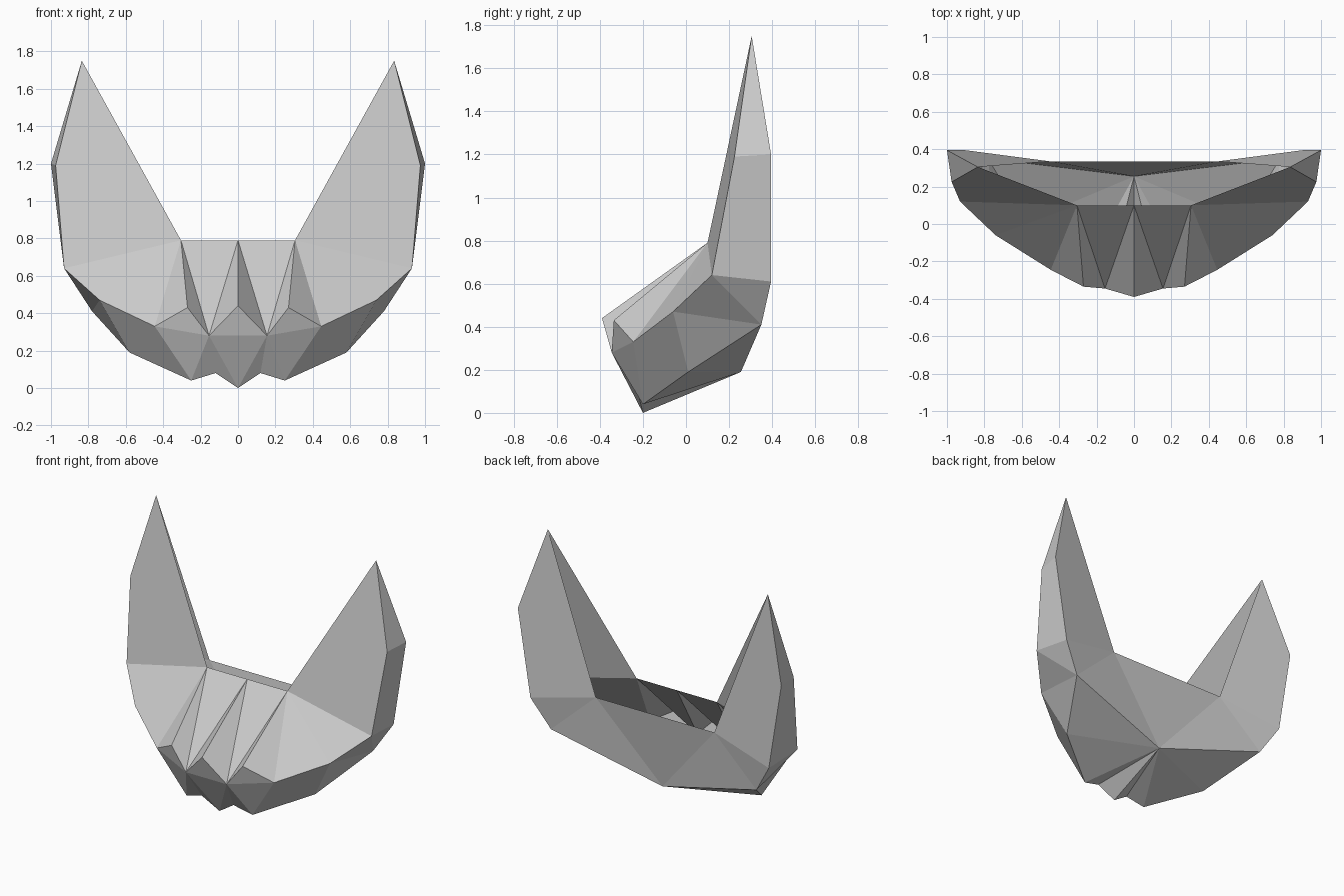
import bpy

if "Cube" in bpy.data.objects:
    bpy.data.objects.remove(bpy.data.objects["Cube"])

# Landmarks of the right half of the open, faceted shell
P = {
    # front teeth and lip
    "A": (0, -.39, .44), "B": (0, .10, .79), "M": (.305, .10, .79),
    "D": (0, -.345, .28), "E": (.155, -.345, .28), "F": (.27, -.335, .43),
    # upper side edge
    "G": (.445, -.245, .33), "H": (.74, -.06, .47), "I": (.93, .12, .64),
    # bottom edge
    "C": (0, -.20, 0), "O": (.12, -.22, .08), "N": (.25, -.20, .04),
    "P": (.58, .01, .19), "Q": (.78, .35, .41), "R": (0, .255, .19),
    # back rim
    "S": (.905, .395, .61), "T": (.45, .335, .71), "U": (0, .335, .71),
    # horn
    "J": (.975, .225, 1.19), "L": (1.0, .395, 1.2), "K": (.835, .305, 1.75),
}


def shell(name, faces):
    """Flat-shaded half shell from landmark letters, mirrored across x."""
    faces = faces.split()
    used = sorted(set("".join(faces)))
    mesh = bpy.data.meshes.new(name)
    mesh.from_pydata([P[k] for k in used], [],
                     [[used.index(k) for k in f] for f in faces])
    mesh.update()
    ob = bpy.data.objects.new(name, mesh)
    bpy.context.collection.objects.link(ob)
    mirror = ob.modifiers.new("mirror", "MIRROR")
    mirror.use_axis[0] = True
    mirror.use_clip = True
    return ob


# Pointed ridges running from the lip down to the front
shell("front_teeth", "BAE BEM MEF MFG ADE FEG")
# Chin and cheeks below the ridges
shell("chin", "DCE ECO EON ENG GNPH")
shell("cheeks", "MGH MHI HPQ HQI IQS")
# Underside and back wall, leaving the top open
shell("underside", "CRO ORN NRP PRQ")
shell("back_wall", "SQT QRT TRU")
# Tall side horns, open towards the middle
shell("horns", "MIJK ISLJ JLK KLST")
